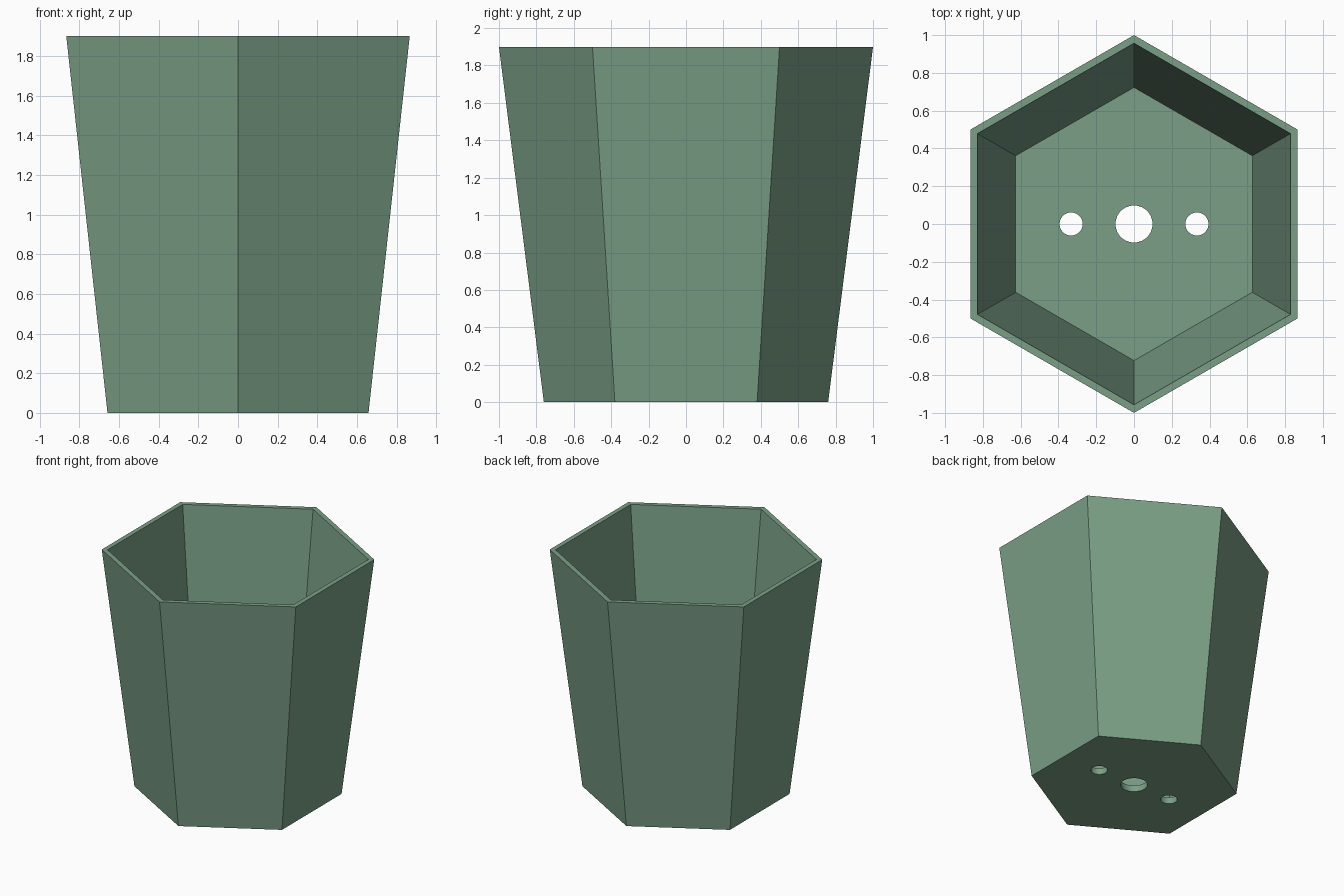
import bpy, bmesh, math

if "Cube" in bpy.data.objects:
    bpy.data.objects.remove(bpy.data.objects["Cube"])

HEIGHT, FLOOR = 1.9, 0.05

green = bpy.data.materials.new("sage_green")
green.diffuse_color = (0.195, 0.347, 0.24, 1)
green.use_nodes = True
green.node_tree.nodes["Principled BSDF"].inputs["Base Color"].default_value = green.diffuse_color


def new_object(name, bm):
    mesh = bpy.data.meshes.new(name)
    bm.to_mesh(mesh)
    bm.free()
    obj = bpy.data.objects.new(name, mesh)
    bpy.context.collection.objects.link(obj)
    mesh.materials.append(green)
    return obj


def hexagon(bm, radius, z):
    # Corners point along the y axis
    return [bm.verts.new((radius * math.sin(i * math.pi / 3),
                          radius * math.cos(i * math.pi / 3), z))
            for i in range(6)]


# Tapered hexagonal pot: outer wall, rim, inner wall and floor
bm = bmesh.new()
profile = [(0.76, 0), (1.0, HEIGHT), (0.957, HEIGHT), (0.723, FLOOR)]
rings = [hexagon(bm, r, z) for r, z in profile]
for a, b in zip(rings, rings[1:]):
    for i in range(6):
        j = (i + 1) % 6
        bm.faces.new((a[i], a[j], b[j], b[i]))
bm.faces.new(rings[0])
bm.faces.new(rings[-1])
bmesh.ops.recalc_face_normals(bm, faces=bm.faces)
pot = new_object("planter_pot", bm)

# Drainage holes through the floor
for name, x, radius in (("center_hole_cutter", 0, 0.098),
                        ("left_hole_cutter", -0.333, 0.061),
                        ("right_hole_cutter", 0.333, 0.061)):
    bm = bmesh.new()
    bmesh.ops.create_cone(bm, cap_ends=True, segments=48, radius1=radius,
                          radius2=radius, depth=0.3)
    cutter = new_object(name, bm)
    cutter.location = (x, 0, FLOOR / 2)
    cutter.hide_render = True
    cutter.display_type = 'WIRE'
    cut = pot.modifiers.new(name, 'BOOLEAN')
    cut.operation = 'DIFFERENCE'
    cut.solver = 'EXACT'
    cut.object = cutter
